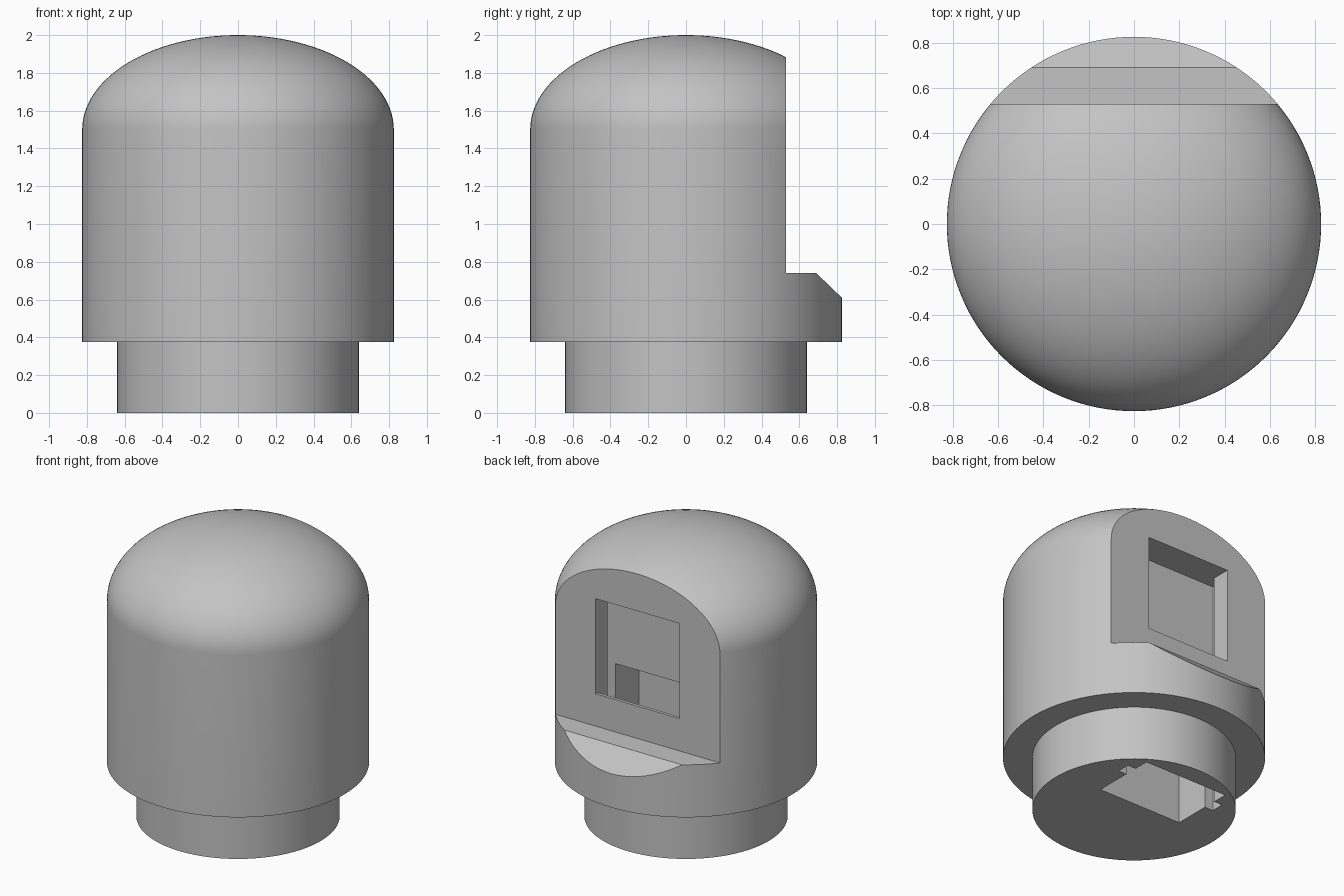
import bpy, bmesh, math

if "Cube" in bpy.data.objects:
    bpy.data.objects.remove(bpy.data.objects["Cube"])

grey = bpy.data.materials.new("plain grey")
grey.diffuse_color = (0.55, 0.55, 0.55, 1)
grey.use_nodes = True
grey.node_tree.nodes["Principled BSDF"].inputs["Base Color"].default_value = grey.diffuse_color


def make_object(name, bm):
    bmesh.ops.recalc_face_normals(bm, faces=bm.faces)
    mesh = bpy.data.meshes.new(name)
    bm.to_mesh(mesh)
    bm.free()
    mesh.materials.append(grey)
    obj = bpy.data.objects.new(name, mesh)
    bpy.context.collection.objects.link(obj)
    return obj


def prism(name, yz, half_width):
    """Extrude a (y, z) outline across x, centred."""
    bm = bmesh.new()
    face = bm.faces.new([bm.verts.new((-half_width, y, z)) for y, z in yz])
    out = bmesh.ops.extrude_face_region(bm, geom=[face])
    moved = [v for v in out["geom"] if isinstance(v, bmesh.types.BMVert)]
    bmesh.ops.translate(bm, verts=moved, vec=(2 * half_width, 0, 0))
    return make_object(name, bm)


def box(name, half_width, y0, y1, z0, z1):
    return prism(name, [(y0, z0), (y1, z0), (y1, z1), (y0, z1)], half_width)


def lathe(name, profile, steps=128):
    """Spin an (r, z) profile that starts and ends on the axis."""
    bm = bmesh.new()
    verts = [bm.verts.new((r, 0, z)) for r, z in profile]
    edges = [bm.edges.new(pair) for pair in zip(verts, verts[1:])]
    bmesh.ops.spin(bm, geom=verts + edges, axis=(0, 0, 1), cent=(0, 0, 0),
                   steps=steps, angle=math.tau)
    bmesh.ops.remove_doubles(bm, verts=bm.verts, dist=1e-5)
    return make_object(name, bm)


# Stepped base plug, cylinder wall and elliptical dome
R, SHOULDER, DOME = 0.825, 1.5, 0.5
profile = [(0, 0), (0.64, 0), (0.64, 0.375), (R, 0.375)]
N = 28
for i in range(N):
    a = math.pi / 2 * i / N
    profile.append((R * math.cos(a), SHOULDER + DOME * math.sin(a)))
profile.append((0, SHOULDER + DOME))
body = lathe("domed_housing", profile)

cutters = [
    # flat back face with a chamfered ledge
    prism("back_cut", [(0.53, 0.74), (0.69, 0.74), (0.825, 0.61),
                       (1.0, 0.44), (1.0, 2.3), (0.53, 2.3)], 1.2),
    # shaft up from the underside
    box("shaft_cut", 0.323, 0.057, 0.508, -0.1, 1.09),
    # wider thin slot for a board
    box("slot_cut", 0.387, 0.31, 0.40, -0.1, 1.625),
    # window in the back face
    box("window_cut", 0.323, 0.35, 0.7, 0.965, 1.625),
]

bpy.context.view_layer.objects.active = body
for cutter in cutters:
    cutter.hide_render = True
    mod = body.modifiers.new(cutter.name, "BOOLEAN")
    mod.operation = "DIFFERENCE"
    mod.solver = "EXACT"
    mod.object = cutter
    bpy.ops.object.modifier_apply(modifier=mod.name)
for cutter in cutters:
    bpy.data.objects.remove(cutter)

# Smooth curved walls, crisp cut edges
bpy.ops.object.select_all(action="DESELECT")
body.select_set(True)
bpy.ops.object.shade_smooth_by_angle(angle=math.radians(25))
